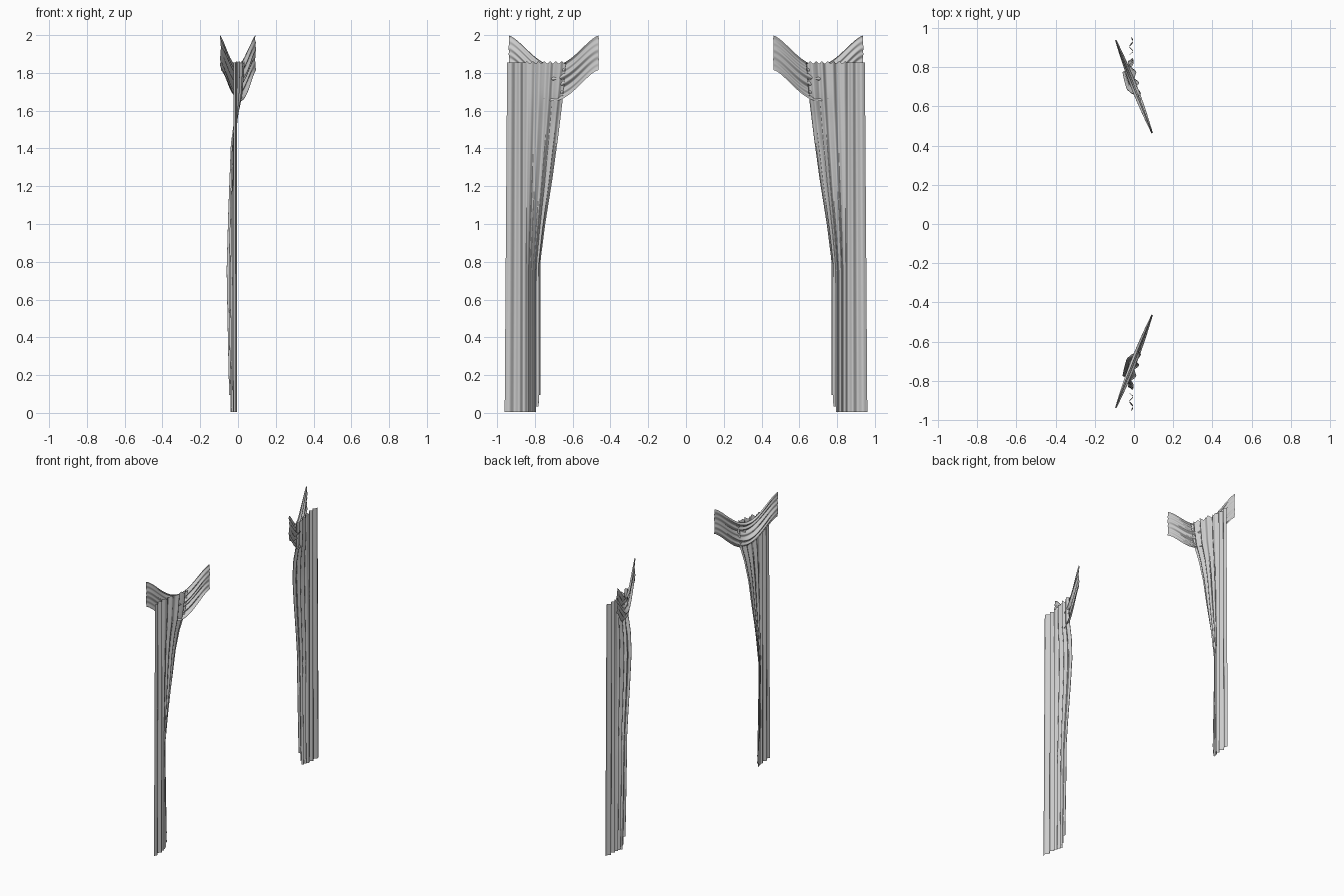
import bpy, math

if "Cube" in bpy.data.objects:
    bpy.data.objects.remove(bpy.data.objects["Cube"])

TAU = 2 * math.pi


def lerp_table(table, t):
    """Smoothly interpolate (key, value) pairs sorted by key."""
    if t <= table[0][0]:
        return table[0][1]
    for (a, va), (b, vb) in zip(table, table[1:]):
        if t <= b:
            return va + (vb - va) * (t - a) / (b - a)
    return table[-1][1]


def cloth(name, func, nu, nv, side):
    """Grid sheet from func(u, v); side mirrors it across y = 0."""
    verts = []
    for j in range(nv + 1):
        for i in range(nu + 1):
            x, y, z = func(i / nu, j / nv)
            verts.append((x, y * side, z))
    faces = []
    for j in range(nv):
        for i in range(nu):
            a = j * (nu + 1) + i
            f = (a, a + 1, a + nu + 2, a + nu + 1)
            faces.append(f if side < 0 else f[::-1])
    mesh = bpy.data.meshes.new(name)
    mesh.from_pydata(verts, [], faces)
    obj = bpy.data.objects.new(name, mesh)
    bpy.context.collection.objects.link(obj)
    for p in mesh.polygons:
        p.use_smooth = True
    return obj


# Height tables: how far the inner edge is gathered back, sideways and in depth
GATHER_Y = [(0, 1.0), (0.75, 1.0), (0.95, 0.82), (1.2, 0.54), (1.45, 0.3),
            (1.65, 0.13), (1.86, 0.0)]
GATHER_X = [(0, 0.85), (0.3, 0.92), (0.7, 1.0), (1.0, 0.9), (1.4, 0.72),
            (1.55, 0.5), (1.68, 0.15), (1.86, 0.0)]
SPLIT = 0.4


def drape(u, v):
    """Hanging panel: broad soft outer folds, gathered inner part."""
    z0 = 1.855 * v
    w = max(0.0, (u - SPLIT) / (1 - SPLIT))
    gy, gx = lerp_table(GATHER_Y, z0), lerp_table(GATHER_X, z0)
    outer_edge = 0.96 - 0.013 * v
    if u < SPLIT:
        t = u / SPLIT
        y = outer_edge + (0.85 - outer_edge) * t
        x = -0.014 + 0.009 * math.sin(TAU * 2 * t ** 1.3)
    else:
        y_top, y_low = 0.85 - 0.215 * w, 0.85 - 0.08 * w
        x_top, x_low = -0.014 + 0.05 * w, -0.014 - 0.042 * w
        y = y_top + (y_low - y_top) * gy
        x = x_top + (x_low - x_top) * gx
        # irregular folds, calmer where the cloth is gathered
        wave = math.sin(TAU * 4 * w ** 1.15) + 0.3 * math.sin(TAU * 7 * w)
        x += (0.008 - 0.003 * gy) * wave
    # stepped hem at the bottom, small ruffles at the top
    hem = 0.005 + (0.03 if w > 0.7 else 0) + (0.06 if w > 0.88 else 0)
    ruffle = 0.006 * math.sin(TAU * 7 * w) if w > 0 else 0
    return x, y, hem + (1.855 + ruffle - hem) * v


def swag(u, v):
    """Sagging scarf across the top with lengthwise folds."""
    sag = math.sin(math.pi * u) ** 1.4
    z_top, z_low = 1.998 - 0.158 * sag, 1.815 - 0.165 * sag
    x, y = -0.093 + 0.186 * u, 0.938 - 0.475 * u
    amp = 0.003 + 0.010 * math.sin(math.pi * u)
    off = amp * (0.55 * math.sin(TAU * 5 * v + 1.5 * u) + 0.7 * math.sin(TAU * 1.5 * v + 2))
    z = z_low + (z_top - z_low) * v
    return x + off * 0.93, y + off * 0.36, z


for label, side in (("left", -1), ("right", 1)):
    cloth("drape_" + label, drape, 150, 60, side)
    cloth("swag_" + label, swag, 40, 72, side)
